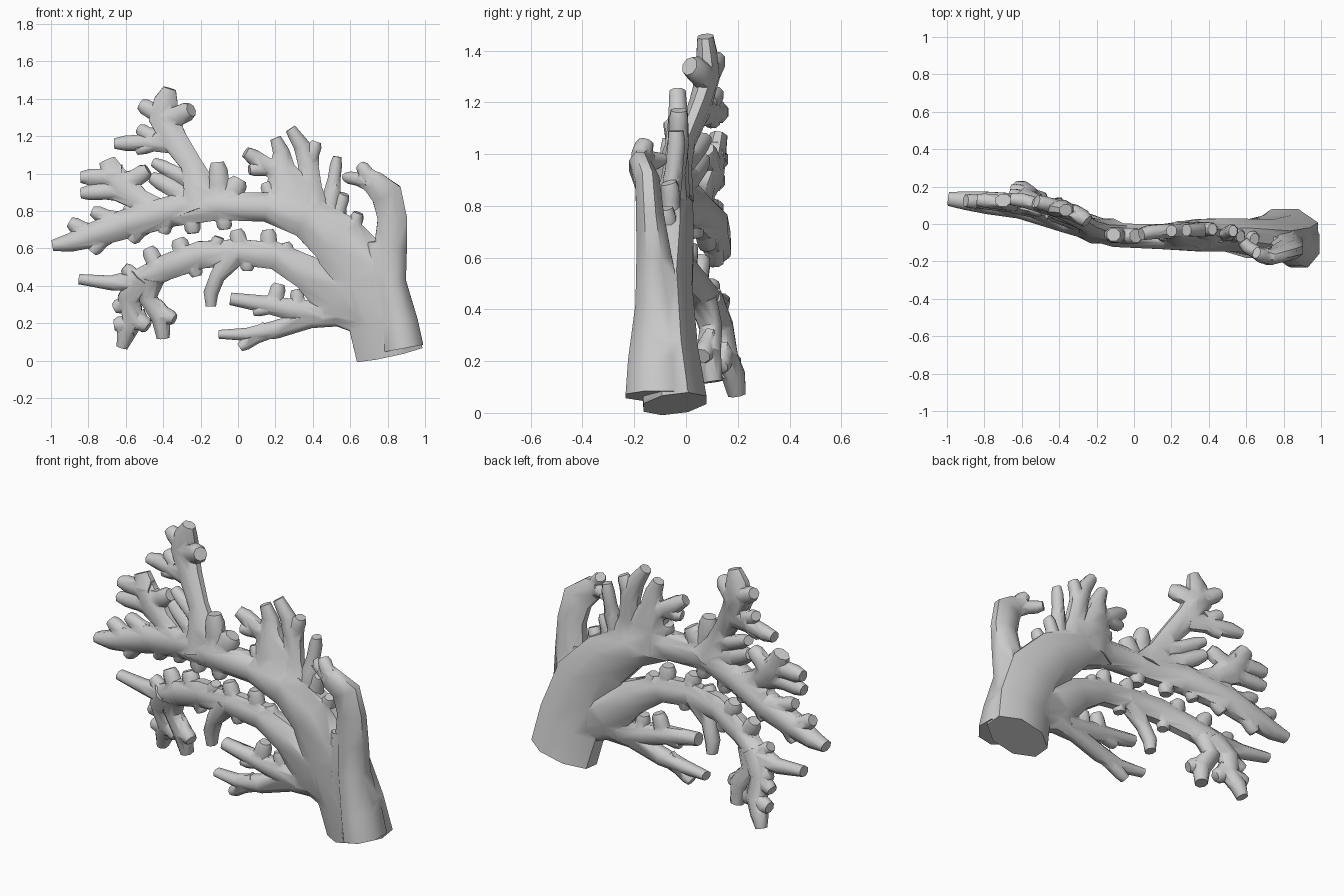
import bpy, bmesh, math
from mathutils import Vector


def clamp(v):
    return max(0.0, min(1.0, v))


# Depth of the gently curved fan
BEND = [(-1, .135), (-.6, .095), (-.3, .005), (-.1, -.06), (.1, -.07),
        (.4, -.058), (.7, -.06), (1, -.085)]


def fan_y(x, z):
    y = BEND[0][1] if x < -1 else BEND[-1][1]
    for (a, ya), (b, yb) in zip(BEND, BEND[1:]):
        if a <= x <= b:
            y = ya + (yb - ya) * (x - a) / (b - a)
    y += .1 * clamp((.5 - z) / .4) * clamp(-x / .55)
    y += .05 * clamp((z - .9) / .4) * clamp((-.2 - x) / .1)
    y += .03 * clamp((z - .85) / .2) * clamp(x / .1) * clamp((.6 - x) / .1)
    y -= .06 * clamp((z - .85) / .1) * clamp((x - .55) / .05) * clamp((.8 - x) / .1)
    return y - .09 * z * clamp((x - .6) / .15)


def tube(bm, pts, depth=.5, sides=8):
    """Closed tube through (x, z, half width, [half depth, y shift]) points."""
    c = [Vector((p[0], fan_y(p[0], p[1]) + (p[4] if len(p) > 4 else 0), p[1])) for p in pts]
    rings = []
    for i, p in enumerate(c):
        t = (c[min(i + 1, len(c) - 1)] - c[max(i - 1, 0)]).normalized()
        n = Vector((-t.z, 0, t.x)).normalized()
        d = t.cross(n).normalized()
        r = pts[i][2]
        h = pts[i][3] if len(pts[i]) > 3 else .02 + depth * r
        ring = []
        for k in range(sides):
            a = math.tau * (k + .5) / sides
            ring.append(bm.verts.new(p + n * math.cos(a) * r * 1.06
                                     + d * math.sin(a) * h * 1.06))
        rings.append(ring)
    for a, b in zip(rings, rings[1:]):
        for k in range(sides):
            j = (k + 1) % sides
            bm.faces.new((a[k], a[j], b[j], b[k]))
    bm.faces.new(rings[0][::-1])
    bm.faces.new(rings[-1])


def prongs(bm, data):
    """Short knobs with a flared root: root x, z, tip x, z, half width."""
    for x1, z1, x2, z2, r in data:
        r *= 1.12
        tube(bm, [(x1, z1, r * 1.7, .02 + r * .45),
                  (x1 * .55 + x2 * .45, z1 * .55 + z2 * .45, r * 1.15),
                  (x1 * .2 + x2 * .8, z1 * .2 + z2 * .8, r * 1.1), (x2, z2, r * .75)], .42)


def make(name, bm):
    bmesh.ops.recalc_face_normals(bm, faces=bm.faces)
    me = bpy.data.meshes.new(name)
    bm.to_mesh(me)
    bm.free()
    ob = bpy.data.objects.new(name, me)
    bpy.context.collection.objects.link(ob)
    return ob


# Right-hand trunk column, bending left at its top
bm = bmesh.new()
tube(bm, [(.885, .065, .11, .13, -.025), (.86, .2, .105, .12, -.015), (.815, .42, .085, .09),
          (.815, .6, .09, .07), (.825, .76, .08, .055), (.795, .89, .085, .048),
          (.72, .955, .065, .042), (.655, .985, .04, .035)])
trunk = make("coral_trunk", bm)

limbs = bmesh.new()
# Main trunk flowing into the upper arch
tube(limbs, [(.81, .035, .183, .125, .03), (.77, .22, .187, .115, .02),
             (.67, .46, .195, .105), (.53, .65, .15, .09), (.36, .77, .115),
             (.15, .82, .08), (-.1, .825, .075), (-.35, .8, .085), (-.6, .73, .08),
             (-.78, .67, .068), (-.9, .63, .05), (-.99, .615, .03)], .6)
# Web joining both trunk columns
tube(limbs, [(.79, .25, .12, .1, .01), (.77, .45, .11, .085), (.745, .64, .05, .05)])
# Lower limb and its drooping ends
tube(limbs, [(.68, .25, .12), (.53, .34, .14), (.37, .47, .095), (.2, .56, .075),
             (0, .58, .07), (-.2, .565, .075), (-.38, .5, .07), (-.52, .43, .065),
             (-.68, .415, .04), (-.85, .435, .028)])
tube(limbs, [(-.5, .44, .08), (-.58, .33, .065), (-.56, .21, .055), (-.6, .14, .05),
             (-.62, .07, .03)])
tube(limbs, [(-.46, .44, .07), (-.48, .33, .05), (-.41, .23, .055), (-.4, .12, .035)])
tube(limbs, [(-.02, .57, .07), (-.11, .45, .042), (-.145, .36, .04), (-.145, .29, .028)])
# Bottom limb
tube(limbs, [(.68, .25, .12), (.52, .27, .09), (.38, .22, .05), (.2, .165, .05),
             (.05, .14, .036), (-.1, .14, .024)])
tube(limbs, [(.45, .25, .07), (.3, .27, .06), (.15, .3, .048), (-.04, .33, .034)])
# Tall flattened branches on the arch
tube(limbs, [(.3, .78, .17), (.27, .92, .13), (.235, 1.03, .07), (.23, 1.12, .045),
             (.2, 1.19, .03)], .35)
tube(limbs, [(.4, .76, .12), (.385, .92, .065), (.375, 1.05, .055), (.34, 1.15, .045),
             (.28, 1.24, .03)], .4)
tube(limbs, [(-.17, .82, .15), (-.21, .94, .085), (-.25, 1.05, .058), (-.34, 1.18, .07),
             (-.4, 1.3, .08), (-.385, 1.39, .065), (-.365, 1.455, .035)], .32)
tube(limbs, [(-.43, .77, .1), (-.53, .86, .06), (-.61, .92, .085), (-.66, .98, .07),
             (-.7, 1.07, .045)], .32)

# Knobs on the crest and the right spur
prongs(limbs, [(.25, .98, .04, 1.115, .035), (.2, 1.03, .06, 1.02, .03),
               (.38, 1.06, .42, 1.17, .03), (.48, .74, .515, .95, .034),
               (.5, .87, .53, 1.09, .027), (.53, .78, .57, .89, .028),
               (.6, .66, .645, .79, .03), (.72, .96, .655, 1.045, .03),
               (.7, .96, .58, .98, .028), (-.09, .85, -.11, 1.06, .042),
               (-.05, .86, .01, .97, .045), (.18, .86, .15, .95, .03)])
# Knobs on the left upper branches
prongs(limbs, [(-.4, 1.3, -.52, 1.37, .035), (-.35, 1.17, -.66, 1.16, .034),
               (-.45, 1.19, -.53, 1.24, .03), (-.38, 1.28, -.25, 1.34, .042),
               (-.33, 1.19, -.54, 1.12, .025), (-.21, .94, -.45, 1.06, .03),
               (-.24, .86, -.46, .98, .036), (-.6, .91, -.84, .895, .034),
               (-.62, .98, -.84, .98, .036), (-.6, .94, -.48, 1.02, .038),
               (-.64, .74, -.78, .8, .032),
               (-.5, .76, -.61, .81, .03), (-.78, .67, -.9, .74, .034),
               (-.7, .68, -.78, .58, .033), (-.5, .73, -.57, .64, .032),
               (-.25, .78, -.24, .68, .035), (-.08, .78, -.07, .7, .033),
               (-.38, .75, -.4, .68, .03)])
# Knobs on the lower and bottom limbs
prongs(limbs, [(.17, .58, .16, .7, .035), (.02, .58, -.01, .7, .035),
               (-.13, .57, -.1, .66, .03), (-.28, .54, -.32, .65, .038),
               (-.42, .48, -.48, .6, .036), (-.53, .43, -.61, .5, .03),
               (.28, .53, .25, .63, .03), (-.57, .32, -.66, .28, .032),
               (-.56, .2, -.66, .19, .035), (-.54, .22, -.48, .18, .035),
               (-.44, .27, -.34, .22, .033), (-.24, .53, -.22, .45, .03),
               (.16, .165, .01, .07, .028), (.19, .29, .22, .41, .034),
               (.33, .25, .31, .38, .03), (.22, .29, .08, .26, .025),
               (.05, .55, .05, .48, .03)])
limbs = make("coral_limbs", limbs)

# Fuse everything into one continuous skin
mod = trunk.modifiers.new("fuse", "BOOLEAN")
mod.operation = "UNION"
mod.solver = "EXACT"
mod.use_self = True
mod.object = limbs
bpy.context.view_layer.objects.active = trunk
trunk.select_set(True)
bpy.ops.object.modifier_apply(modifier=mod.name)
bpy.data.objects.remove(limbs)
trunk.name = "coral"
bpy.ops.object.shade_smooth_by_angle(angle=math.radians(50))
